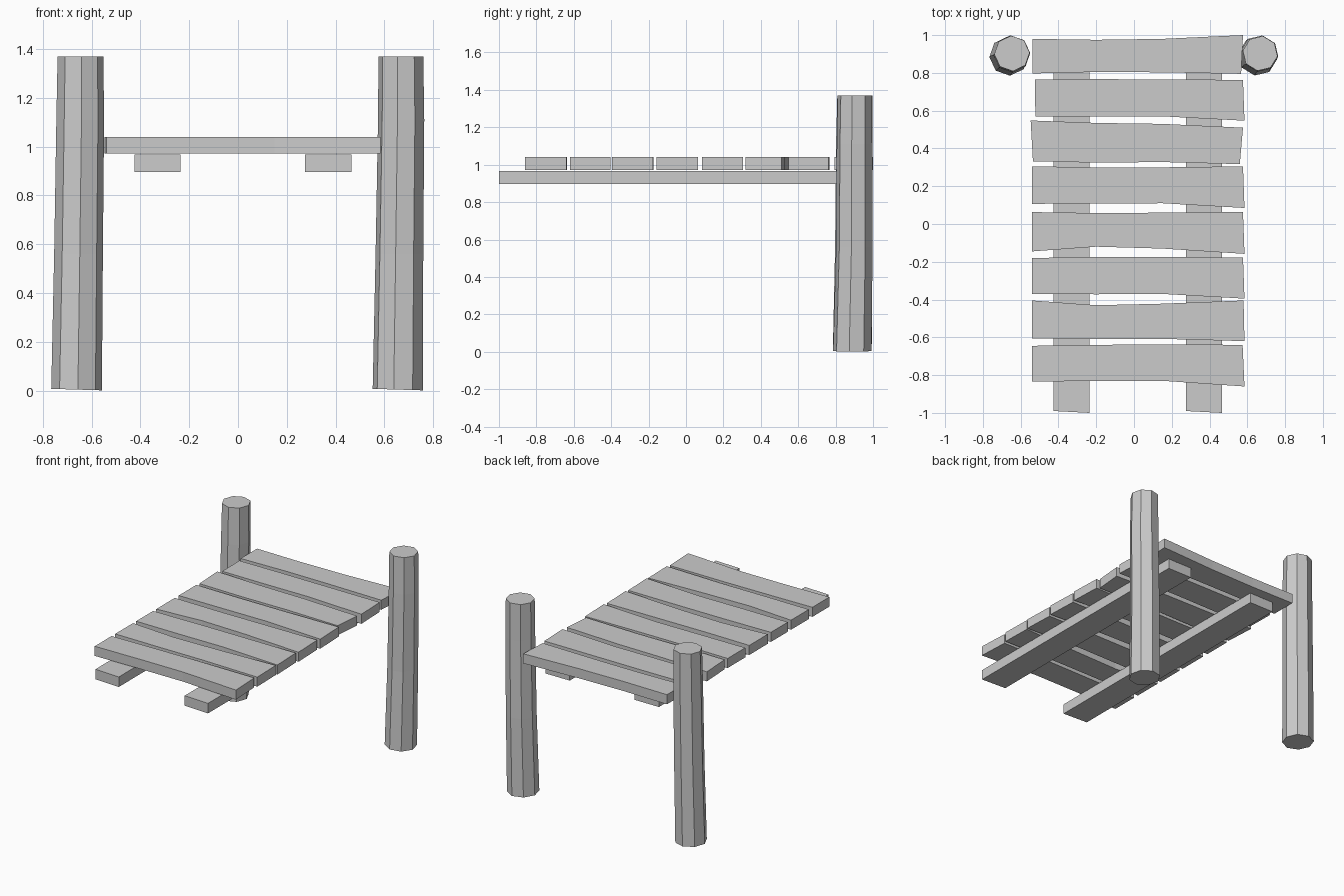
import bpy, bmesh
from math import cos, sin, radians

if "Cube" in bpy.data.objects:
    bpy.data.objects.remove(bpy.data.objects["Cube"])


def finish(bm, name):
    bmesh.ops.recalc_face_normals(bm, faces=bm.faces)
    mesh = bpy.data.meshes.new(name)
    bm.to_mesh(mesh)
    bm.free()
    obj = bpy.data.objects.new(name, mesh)
    bpy.context.collection.objects.link(obj)
    return obj


def slab(name, outline, z0, z1):
    """Flat board: extrude an outline from z0 to z1."""
    bm = bmesh.new()
    face = bm.faces.new([bm.verts.new((x, y, z0)) for x, y in outline])
    new = bmesh.ops.extrude_face_region(bm, geom=[face])["geom"]
    up = [v for v in new if isinstance(v, bmesh.types.BMVert)]
    bmesh.ops.translate(bm, verts=up, vec=(0, 0, z1 - z0))
    return finish(bm, name)


def post(name, rings, turn):
    """Eight-sided log lofted through (x, y, z, radius) rings."""
    bm = bmesh.new()
    loops = []
    for i, (cx, cy, z, r) in enumerate(rings):
        tilt = -0.03 if i == 0 else 0
        loop = []
        for k in range(8):
            a = radians(turn + 45 * k)
            dx, dy = r * cos(a), r * sin(a)
            loop.append(bm.verts.new((cx + dx, cy + dy, z + tilt * dx)))
        loops.append(loop)
    for a, b in zip(loops, loops[1:]):
        for k in range(8):
            n = (k + 1) % 8
            bm.faces.new((a[k], a[n], b[n], b[k]))
    bm.faces.new(loops[0][::-1])
    bm.faces.new(loops[-1])
    return finish(bm, name)


# Uneven deck planks: back edge and front edge y at four stations,
# then x of the left and right ends (back corner, front corner)
planks = [
    ((-.645, -.64, -.637, -.64), (-.835, -.83, -.83, -.86), (-.54, -.54), (.575, .585)),
    ((-.405, -.43, -.422, -.405), (-.605, -.608, -.608, -.62), (-.54, -.54), (.58, .585)),
    ((-.18, -.175, -.175, -.177), (-.37, -.372, -.37, -.395), (-.54, -.54), (.577, .585)),
    ((.063, .058, .06, .063), (-.145, -.12, -.13, -.158), (-.54, -.54), (.577, .585)),
    ((.305, .30, .30, .305), (.107, .108, .11, .085), (-.54, -.54), (.577, .585)),
    ((.548, .535, .53, .51), (.332, .325, .328, .317), (-.547, -.535), (.577, .56)),
    ((.765, .767, .765, .763), (.57, .568, .57, .547), (-.525, -.522), (.577, .585)),
    ((.98, .975, .98, 1.0), (.797, .805, .803, .795), (-.537, -.537), (.577, .567)),
]
for i, (back, front, left, right) in enumerate(planks, 1):
    far = list(zip((left[0], -.2, .15, right[0]), back))
    near = list(zip((left[1], -.2, .15, right[1]), front))
    slab(f"plank_{i}", near + far[::-1], 0.972, 1.04)

# Two long beams under the deck
for side, x0 in (("left", -.425), ("right", .275)):
    x1 = x0 + .19
    slab(f"{side}_beam", [(x0, -.99), (x1, -1), (x1, .91), (x0, .91)], .896, .967)

# Leaning posts at the back corners
post("left_post", [(-.662, .889, .004, .104), (-.654, .897, .56, .1),
                   (-.647, .9, 1.11, .098), (-.646, .903, 1.37, .094)], 3)
post("right_post", [(.655, .889, .004, .104), (.662, .9, .56, .099),
                    (.669, .901, 1.11, .096), (.668, .903, 1.37, .093)], -9)
